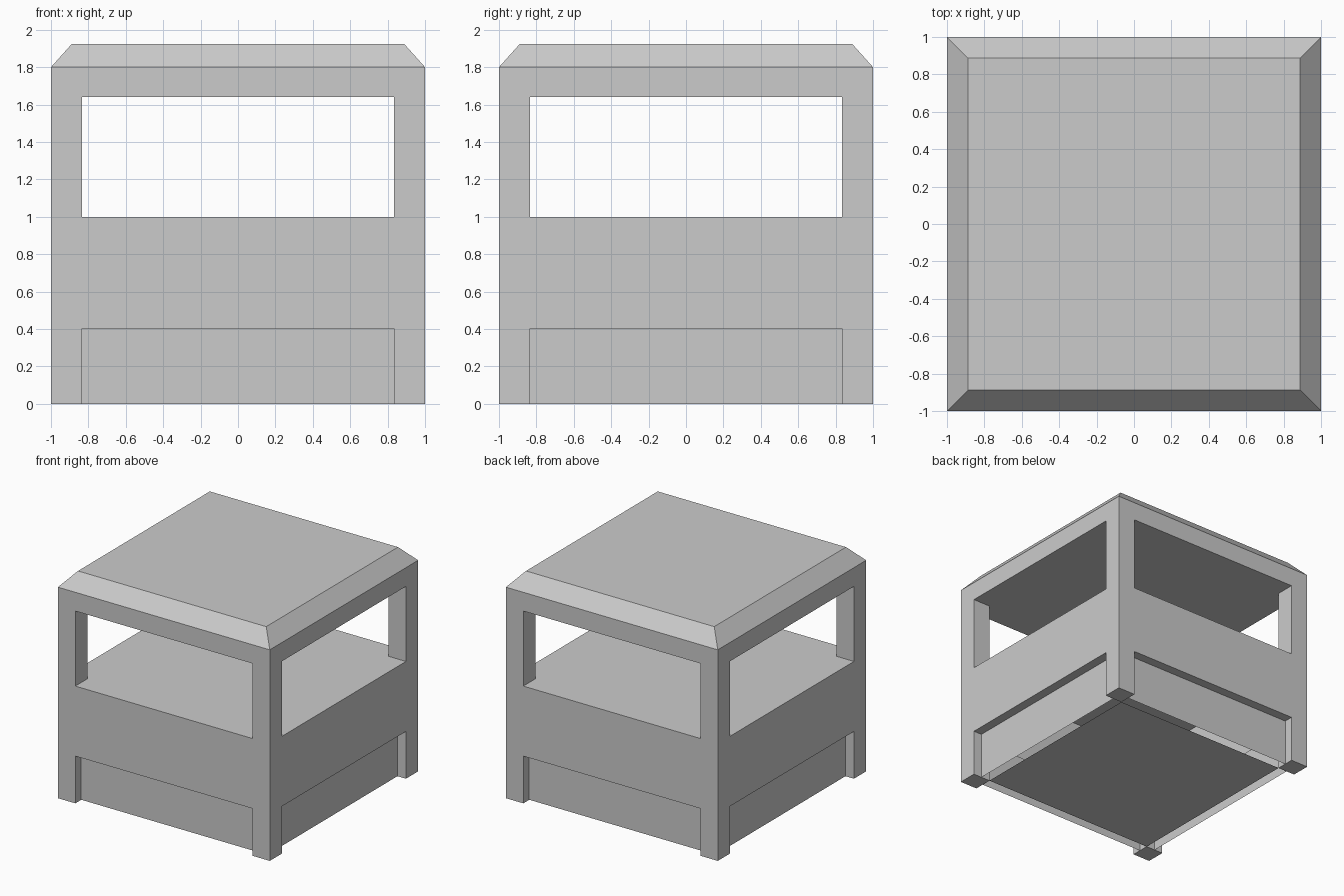
import bpy
import math
from mathutils import Matrix

if "Cube" in bpy.data.objects:
    bpy.data.objects.remove(bpy.data.objects["Cube"])

INNER = 0.835   # inner face of the corner posts
ROOF_BOTTOM = 1.64


def make_object(name, verts, faces):
    mesh = bpy.data.meshes.new(name)
    mesh.from_pydata(verts, [], faces)
    obj = bpy.data.objects.new(name, mesh)
    bpy.context.collection.objects.link(obj)
    return obj


def square(half, z):
    return [(-half, -half, z), (half, -half, z), (half, half, z), (-half, half, z)]


def stacked_squares(name, sections):
    """Closed solid through square sections given as (half width, height)."""
    verts = [v for half, z in sections for v in square(half, z)]
    faces = [(3, 2, 1, 0)]
    for s in range(len(sections) - 1):
        for i in range(4):
            a, b = s * 4 + i, s * 4 + (i + 1) % 4
            faces.append((a, b, b + 4, a + 4))
    top = len(verts) - 4
    faces.append(tuple(range(top, top + 4)))
    return make_object(name, verts, faces)


# Roof slab with a chamfered upper edge
stacked_squares("roof", [(1.0, ROOF_BOTTOM), (1.0, 1.80), (0.888, 1.925)])

# Square corner posts
half = (1 - INNER) / 2
for i, (sx, sy) in enumerate([(-1, -1), (1, -1), (1, 1), (-1, 1)]):
    post = stacked_squares(f"corner_post_{i + 1}", [(half, 0), (half, ROOF_BOTTOM)])
    post.data.transform(Matrix.Translation((sx * (1 - half), sy * (1 - half), 0)))

# Side panels: recessed skirt, ledge, flush upper wall and edge of the counter top
profile = [(0.92, 0), (0.92, 0.403), (1.0, 0.403), (1.0, 1.0), (INNER, 1.0)]
for i in range(4):
    verts = [(x, -d, z) for d, z in profile for x in (-INNER, INNER)]
    faces = [(2 * k, 2 * k + 1, 2 * k + 3, 2 * k + 2) for k in range(len(profile) - 1)]
    panel = make_object(f"side_panel_{i + 1}", verts, faces)
    panel.data.transform(Matrix.Rotation(i * math.pi / 2, 4, 'Z'))

# Counter top and floor
make_object("counter_top", square(INNER, 1.0), [(0, 1, 2, 3)])
make_object("floor", square(INNER, 0.0), [(3, 2, 1, 0)])
